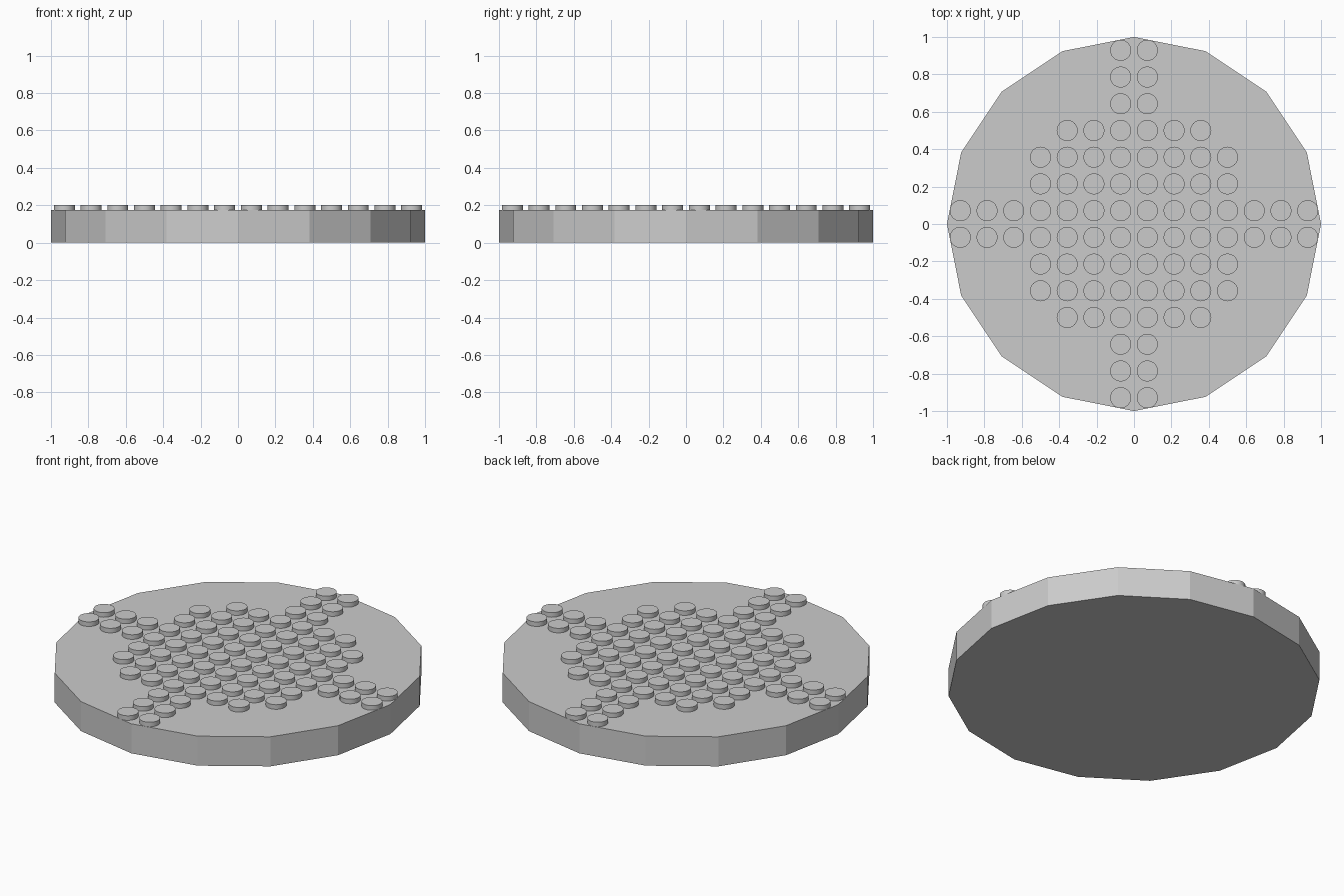
import bpy, math

if "Cube" in bpy.data.objects:
    bpy.data.objects.remove(bpy.data.objects["Cube"])

DISC_H = 0.175    # top of the disc
TOP = 0.202       # top of the studs
PITCH = 1 / 7
STUD_R = 0.056
SINK = 0.01       # studs overlap the disc slightly

# Sixteen-sided base disc with corners on the axes
bpy.ops.mesh.primitive_cylinder_add(vertices=16, radius=1, depth=DISC_H,
                                    location=(0, 0, DISC_H / 2))
bpy.context.object.name = "base_disc"

# One round stud, whose mesh is shared by all the others
depth = TOP - DISC_H + SINK
bpy.ops.mesh.primitive_cylinder_add(vertices=32, radius=STUD_R, depth=depth)
master = bpy.context.object
bpy.ops.object.shade_smooth_by_angle(angle=math.radians(30))
stud_mesh = master.data
stud_mesh.name = "stud"
bpy.data.objects.remove(master)

# Studs per half row, from the centre row outwards
half_counts = [7, 4, 4, 3, 1, 1, 1]
for row, count in enumerate(half_counts):
    for col in range(count):
        for sx in (-1, 1):
            for sy in (-1, 1):
                stud = bpy.data.objects.new("stud", stud_mesh)
                stud.location = (sx * (col + 0.5) * PITCH,
                                 sy * (row + 0.5) * PITCH,
                                 TOP - depth / 2)
                bpy.context.collection.objects.link(stud)
